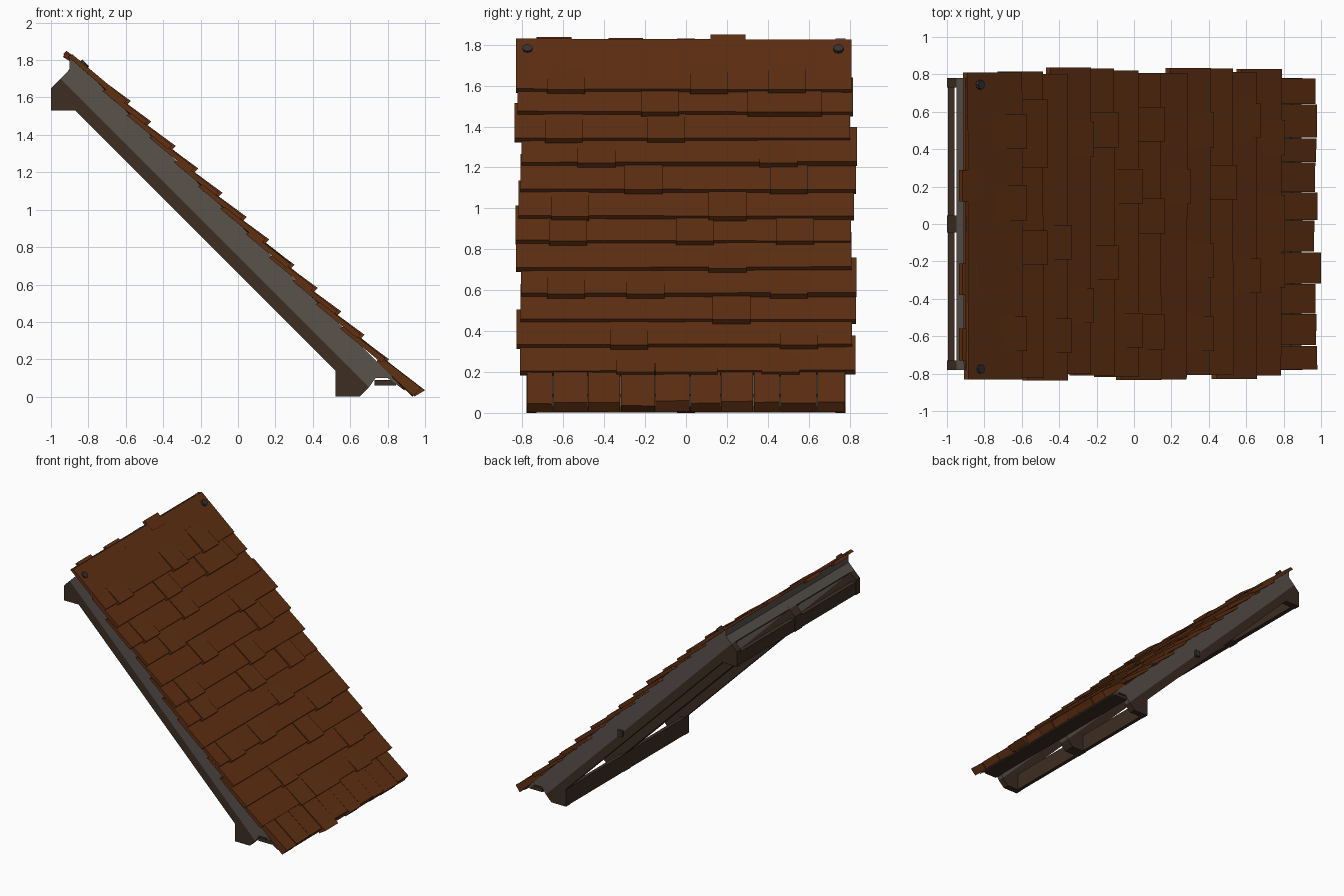
import bpy, bmesh, random

if "Cube" in bpy.data.objects:
    bpy.data.objects.remove(bpy.data.objects["Cube"])
random.seed(4)


def material(name, rgb):
    m = bpy.data.materials.new(name)
    m.diffuse_color = (*rgb, 1)
    m.use_nodes = True
    m.node_tree.nodes["Principled BSDF"].inputs["Base Color"].default_value = m.diffuse_color
    return m


SHINGLE = material("shingle_brown", (0.115, 0.029, 0.006))
GREY = material("weathered_grey", (0.10, 0.085, 0.073))
DARK = material("dark_timber", (0.045, 0.026, 0.016))
IRON = material("dark_iron", (0.035, 0.032, 0.03))


def prism(bm, profile, y0, y1, skew=0.0):
    """Extrude an (x, z) profile from y0 to y1; skew lifts the far end."""
    a = [bm.verts.new((x, y0, z)) for x, z in profile]
    b = [bm.verts.new((x + skew, y1, z + skew)) for x, z in profile]
    n = len(a)
    bm.faces.new(a)
    bm.faces.new(b[::-1])
    for i in range(n):
        j = (i + 1) % n
        bm.faces.new((a[j], a[i], b[i], b[j]))


def finish(bm, name, mat):
    bmesh.ops.recalc_face_normals(bm, faces=bm.faces)
    me = bpy.data.meshes.new(name)
    bm.to_mesh(me)
    bm.free()
    me.materials.append(mat)
    ob = bpy.data.objects.new(name, me)
    bpy.context.collection.objects.link(ob)
    return ob


def box_profile(x0, x1, z0, z1):
    return [(x0, z0), (x1, z0), (x1, z1), (x0, z1)]


W = 0.78                                   # half width of the frame
RIBS = [(-W, -W + 0.05), (-0.045, 0.045), (W - 0.05, W)]

# Dark rafters with plumb-cut feet and heads
rafter = [(-1, 1.53), (-0.87, 1.53), (0.52, 0.14), (0.52, 0), (0.65, 0),
          (0.70, 0.05), (-0.95, 1.70), (-1, 1.65)]
bm = bmesh.new()
for y0, y1 in RIBS:
    prism(bm, rafter, y0, y1)
finish(bm, "rafters", DARK)

# Thin cross boards joining the rafter ends
bm = bmesh.new()
prism(bm, box_profile(0.521, 0.55, 0.002, 0.138), -W + 0.01, W - 0.01)
finish(bm, "eave_cross_board", DARK)
bm = bmesh.new()
prism(bm, box_profile(-0.995, -0.96, 1.532, 1.63), -W + 0.01, W - 0.01)
finish(bm, "ridge_cross_board", DARK)

# Grey upper boards on each rafter, ridge trim and roof deck
bm = bmesh.new()
for y0, y1 in RIBS:
    prism(bm, [(-0.95, 1.70), (0.70, 0.05), (0.735, 0.10), (0.80, 0.10),
               (0.90, 0.03), (-0.90, 1.83), (-0.90, 1.75)], y0, y1)
finish(bm, "side_boards", GREY)
bm = bmesh.new()
prism(bm, [(-0.949, 1.699), (-0.90, 1.65), (-0.85, 1.70), (-0.901, 1.75)],
      -W + 0.01, W - 0.01)
finish(bm, "ridge_trim", GREY)
bm = bmesh.new()
prism(bm, [(-0.90, 1.72), (0.73, 0.11), (0.80, 0.10), (0.895, 0.03),
           (-0.90, 1.825)], -W + 0.01, W - 0.01)
finish(bm, "roof_deck", GREY)

# Plank below the eave
bm = bmesh.new()
prism(bm, box_profile(0.73, 0.845, 0.06, 0.09), -W, W)
finish(bm, "eave_plank", DARK)


def course_profile(zb, length, lift=0.0):
    """Wedge-shaped shingle: thick lower lip, thin upper end."""
    x = 0.992 - zb + lift
    xt = 0.945 - zb - length + lift
    return [(x, zb + lift), (x - 0.022, zb - 0.022 + lift),
            (xt - 0.025, zb + length - 0.01), (xt, zb + length + lift)]


# Long shingle courses, each with raised single shingles starting at given y
singles = {
    1.585: [-0.68, 0.02, 0.40],
    1.475: [-0.22, 0.30, 0.48],
    1.345: [-0.69, -0.19],
    1.225: [-0.53, 0.36],
    1.095: [-0.30, 0.41],
    0.965: [-0.66, 0.11],
    0.845: [-0.67, -0.05, 0.44],
    0.710: [0.11],
    0.585: [-0.68, -0.29, 0.41],
    0.460: [0.13],
    0.335: [-0.37, 0.46],
    0.205: [-0.34, -0.15, -0.03, 0.37],
}
courses, loose = bmesh.new(), bmesh.new()
for i, (zb, starts) in enumerate(singles.items()):
    length = 0.245 if i == 0 else 0.17
    shift = random.uniform(-0.02, 0.02)
    prism(courses, course_profile(zb, length), -0.82 + shift, 0.82 + shift,
          random.uniform(-0.006, 0.006))
    for y in starts:
        prism(loose, course_profile(zb - 0.012, 0.13, 0.008), y, y + 0.185)
finish(courses, "shingle_courses", SHINGLE)

# Shingles poking over the ridge
for y, up in ((-0.73, 0.0), (-0.38, -0.004), (0.12, 0.012)):
    prism(loose, [(-0.918, 1.838 + up), (-0.935, 1.82 + up),
                  (-0.86, 1.77), (-0.84, 1.79)], y, y + 0.17)
finish(loose, "raised_shingles", SHINGLE)

# Separate eave shingles with a ragged lower edge
bm = bmesh.new()
edges = [-0.78, -0.65, -0.48, -0.32, -0.15, 0.02, 0.17, 0.33, 0.46, 0.64, 0.78]
for i, (y0, y1) in enumerate(zip(edges, edges[1:])):
    d = 0.025 if i == 3 else random.uniform(-0.015, 0.008)
    prism(bm, [(0.975 + d, 0.05 - d * 0.6), (0.935 + d * 0.4, 0.004 - d * 0.1),
               (0.74, 0.185), (0.76, 0.215)],
          y0 + 0.002, y1 - 0.002, random.uniform(-0.003, 0.003))
finish(bm, "eave_shingles", SHINGLE)

# Nail heads near the ridge corners, and a peg on the back side
for i, y in enumerate((-0.775, 0.745)):
    bpy.ops.mesh.primitive_cylinder_add(vertices=8, radius=0.025, depth=0.03,
                                        location=(-0.825, y, 1.775),
                                        rotation=(0, 0.785, 0))
    ob = bpy.context.object
    ob.name = f"ridge_nail_{i + 1}"
    ob.data.materials.append(IRON)
bm = bmesh.new()
prism(bm, box_profile(0.01, 0.05, 0.70, 0.75), W - 0.01, W + 0.02)
finish(bm, "back_peg", IRON)
